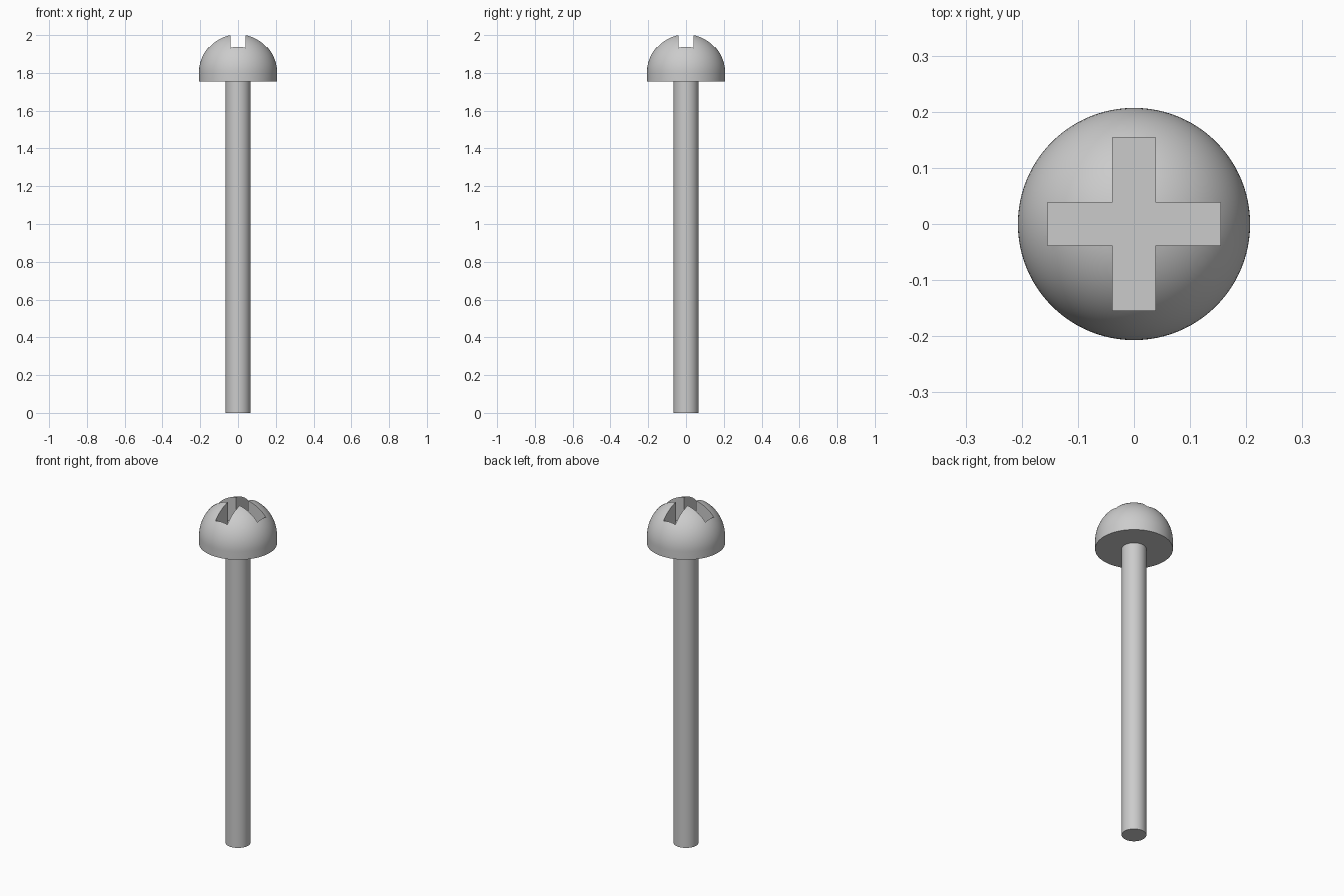
import bpy, bmesh
from math import cos, sin, pi, radians
from mathutils import Matrix

if "Cube" in bpy.data.objects:
    bpy.data.objects.remove(bpy.data.objects["Cube"])

HEAD_R, HEAD_BASE, DOME_Z = 0.207, 1.754, 1.80
SHAFT_R = 0.066
SLOT_W, SLOT_L, SLOT_FLOOR = 0.077, 0.308, 1.85
SIDES = 96

steel = bpy.data.materials.new("grey steel")
steel.use_nodes = True
color = (0.6, 0.6, 0.6, 1)
steel.diffuse_color = color
steel.node_tree.nodes["Principled BSDF"].inputs["Base Color"].default_value = color


def make_object(name, bm):
    bmesh.ops.recalc_face_normals(bm, faces=bm.faces)
    mesh = bpy.data.meshes.new(name)
    bm.to_mesh(mesh)
    bm.free()
    obj = bpy.data.objects.new(name, mesh)
    bpy.context.collection.objects.link(obj)
    mesh.materials.append(steel)
    return obj


def lathe(name, profile):
    """Revolve (radius, height) points around the z axis."""
    bm = bmesh.new()
    verts = [bm.verts.new((r, 0, z)) for r, z in profile]
    edges = [bm.edges.new(pair) for pair in zip(verts, verts[1:])]
    bmesh.ops.spin(bm, geom=verts + edges, cent=(0, 0, 0), axis=(0, 0, 1),
                   angle=2 * pi, steps=SIDES, use_merge=True)
    bmesh.ops.remove_doubles(bm, verts=bm.verts, dist=1e-5)
    return make_object(name, bm)


def activate(obj):
    bpy.ops.object.select_all(action="DESELECT")
    obj.select_set(True)
    bpy.context.view_layer.objects.active = obj


def cut_box(target, size_x, size_y):
    """Cut an upright box from the slot floor up through the target."""
    bm = bmesh.new()
    height = 0.4
    bmesh.ops.create_cube(bm, size=1, matrix=Matrix.Translation(
        (0, 0, SLOT_FLOOR + height / 2)) @ Matrix.Diagonal((size_x, size_y, height, 1)))
    cutter = make_object("slot_cutter", bm)
    cutter.hide_render = True
    mod = target.modifiers.new("slot", "BOOLEAN")
    mod.operation = "DIFFERENCE"
    mod.solver = "EXACT"
    mod.object = cutter
    activate(target)
    bpy.ops.object.modifier_apply(modifier=mod.name)
    bpy.data.objects.remove(cutter)


# Domed head with a short straight rim
steps = 24
dome = [(HEAD_R * cos(a), DOME_Z + HEAD_R * sin(a))
        for a in (i * pi / 2 / steps for i in range(steps))]
head = lathe("screw_head", [(0, HEAD_BASE), (HEAD_R, HEAD_BASE)] + dome
             + [(0, DOME_Z + HEAD_R)])

# Cross-shaped driver recess
cut_box(head, SLOT_L, SLOT_W)
cut_box(head, SLOT_W, SLOT_L)

# Plain straight shaft
shaft = lathe("screw_shaft", [(0, 0), (SHAFT_R, 0), (SHAFT_R, HEAD_BASE), (0, HEAD_BASE)])

for part in (head, shaft):
    activate(part)
    bpy.ops.object.shade_smooth_by_angle(angle=radians(30))
